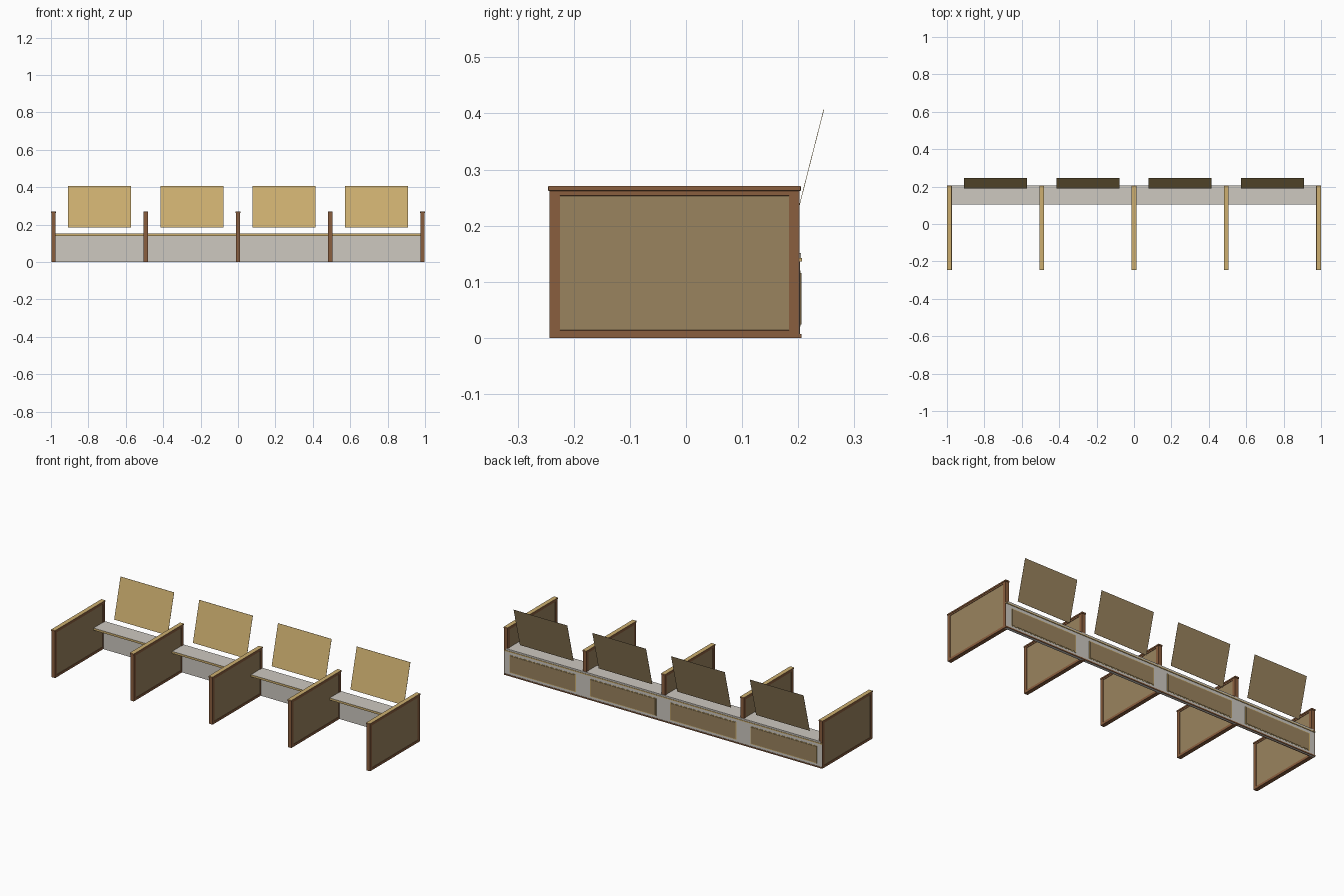
import bpy, bmesh
from mathutils import Vector

if "Cube" in bpy.data.objects:
    bpy.data.objects.remove(bpy.data.objects["Cube"])


def material(name, r, g, b):
    m = bpy.data.materials.new(name)
    lin = [((c / 255 + 0.055) / 1.055) ** 2.4 for c in (r, g, b)]
    m.diffuse_color = (*lin, 1)
    m.use_nodes = True
    m.node_tree.nodes["Principled BSDF"].inputs["Base Color"].default_value = m.diffuse_color
    return m


BROWN = material("brown_wood", 138, 94, 62)
TAN = material("tan_panel", 154, 131, 94)
GOLD = material("golden_tan", 205, 175, 112)
GREY = material("warm_grey", 205, 200, 192)


def box(name, x, y, z, mats, rule=None, edit=None):
    """Box from (min, max) ranges; rule picks a material slot from a face normal."""
    bm = bmesh.new()
    bmesh.ops.create_cube(bm, size=1)
    for v in bm.verts:
        v.co = Vector(((r[0] + r[1]) / 2 + c * (r[1] - r[0])
                       for c, r in zip(v.co, (x, y, z))))
    bm.normal_update()
    if rule:
        for f in bm.faces:
            f.material_index = rule(f.normal)
    if edit:
        edit(bm)
    me = bpy.data.meshes.new(name)
    bm.to_mesh(me)
    bm.free()
    for m in mats:
        me.materials.append(m)
    ob = bpy.data.objects.new(name, me)
    bpy.context.collection.objects.link(ob)
    return ob


def inset_sides(bm):
    # recessed panel on both broad sides of a divider
    for f in [f for f in bm.faces if abs(f.normal.x) > 0.9]:
        bmesh.ops.inset_individual(bm, faces=[f], thickness=0.026, depth=0)
        for v in f.verts:
            if v.co.z > 0.13:
                v.co.z += 0.010
            else:
                v.co.z -= 0.005
        bmesh.ops.inset_individual(bm, faces=[f], thickness=0.0005, depth=-0.002)
        f.material_index = 1


PITCH = 0.4935

# dividers with caps
for i in range(5):
    x = (i - 2) * PITCH
    box(f"divider_{i + 1}", (x - 0.011, x + 0.011), (-0.243, 0.202), (0, 0.262),
        [BROWN, TAN], edit=inset_sides)
    cap = box(f"divider_cap_{i + 1}", (x - 0.013, x + 0.013), (-0.246, 0.205),
              (0.262, 0.271), [GOLD, BROWN], rule=lambda n: 0 if n.z > 0.5 else 1)
    bev = cap.modifiers.new("soft_edge", "BEVEL")
    bev.width = 0.002
    bev.segments = 2

# long back rail, its trims and the shelf
box("back_rail", (-0.995, 0.995), (0.188, 0.2035), (0, 0.138), [GREY])
box("rail_base_trim", (-0.997, 0.997), (0.19, 0.206), (0, 0.007), [BROWN])
box("rail_top_trim", (-0.997, 0.997), (0.19, 0.207), (0.136, 0.142), [GOLD])
box("shelf", (-0.985, 0.985), (0.103, 0.205), (0.139, 0.151), [GREY, GOLD],
    rule=lambda n: 1 if n.y < -0.5 else 0)

for i in range(4):
    x = (i - 1.5) * PITCH
    px = (i - 1.5) * 0.503
    # framed panel on the back of the rail
    box(f"rail_panel_trim_{i + 1}", (px - 0.208, px + 0.208), (0.202, 0.2045),
        (0.020, 0.120), [GOLD])
    box(f"rail_panel_{i + 1}", (px - 0.203, px + 0.203), (0.202, 0.206),
        (0.024, 0.116), [TAN])

    # leaning screen: golden front, tan back
    def lean(bm):
        for v in bm.verts:
            v.co.y += (v.co.z - 0.185) * 0.255

    box(f"screen_{i + 1}", (x - 0.168, x + 0.168), (0.1885, 0.1895), (0.185, 0.407),
        [GOLD, TAN], rule=lambda n: 1 if n.y > 0.5 else 0, edit=lean)
